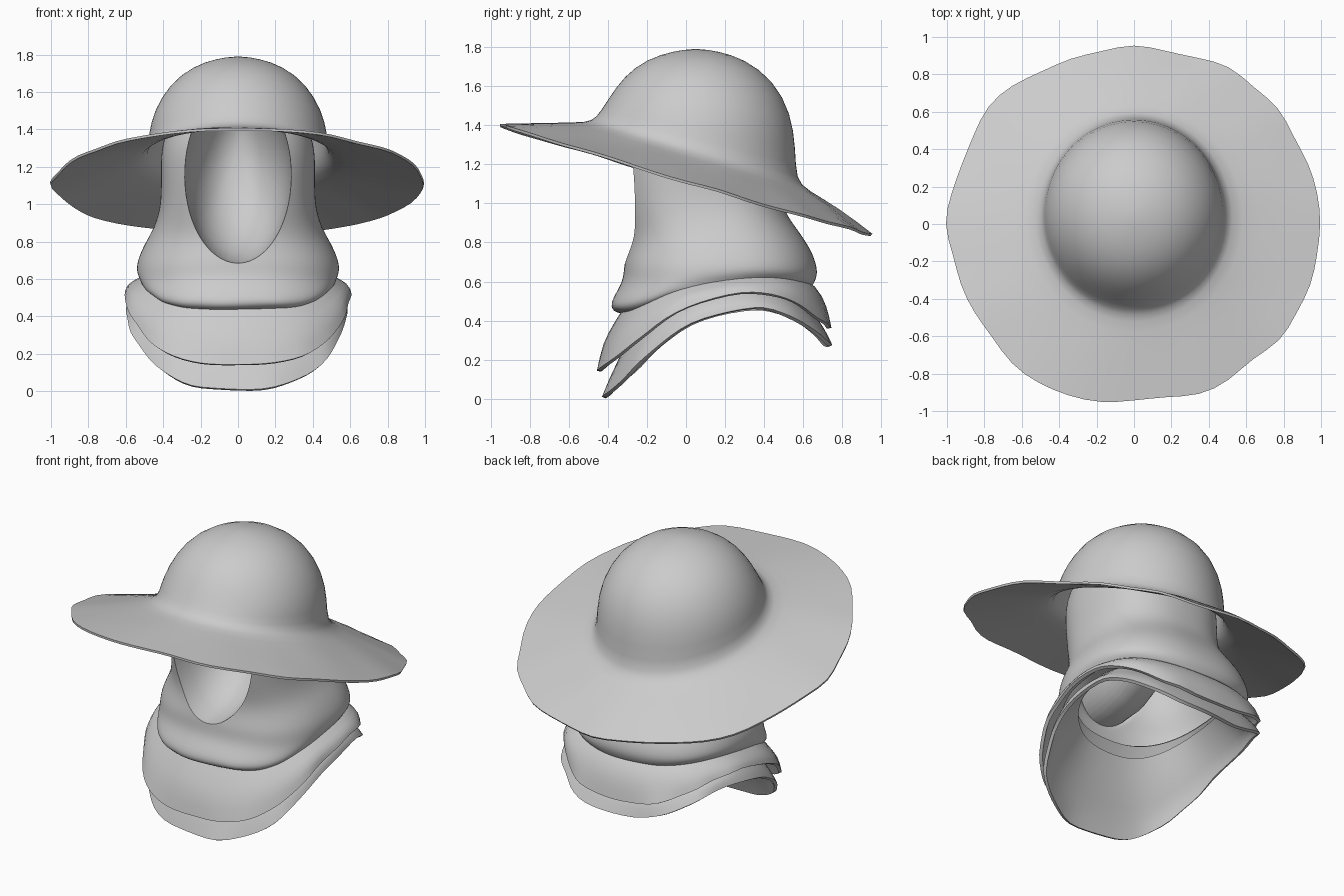
import bpy, bmesh, math, random
from math import sin, cos, pi
from mathutils import Vector
from mathutils.bvhtree import BVHTree

random.seed(4)
cube = bpy.data.objects.get("Cube")
if cube:
    bpy.data.objects.remove(cube, do_unlink=True)

cloth = bpy.data.materials.new("grey_cloth")
cloth.use_nodes = True
GREY = (0.6, 0.6, 0.6, 1)
cloth.diffuse_color = GREY
cloth.node_tree.nodes["Principled BSDF"].inputs["Base Color"].default_value = GREY


def apply_modifier(obj, kind, **settings):
    bpy.ops.object.select_all(action='DESELECT')
    obj.select_set(True)
    bpy.context.view_layer.objects.active = obj
    mod = obj.modifiers.new(kind.lower(), kind)
    for key, value in settings.items():
        setattr(mod, key, value)
    bpy.ops.object.modifier_apply(modifier=mod.name)


def cut_face_opening(mesh, half_w=.285, half_h=.47, mid_z=1.155):
    """Cut an oval opening in the front and sink a hollow lining into it."""
    bm = bmesh.new()
    bm.from_mesh(mesh)
    surface = BVHTree.FromBMesh(bm)

    def reach(co):
        return math.hypot(co.x / half_w, (co.z - mid_z) / half_h)

    hole = {f for f in bm.faces
            if f.calc_center_median().y < .05 and reach(f.calc_center_median()) < 1}
    edges = [e for e in bm.edges if len(hole.intersection(e.link_faces)) == 1]
    rim = {v for e in edges for v in e.verts}
    bmesh.ops.delete(bm, geom=list(hole), context='FACES')
    # neat oval rim lying on the hood surface
    for v in rim:
        k = reach(v.co)
        v.co.x /= k
        v.co.z = mid_z + (v.co.z - mid_z) / k
        hit = surface.ray_cast(Vector((v.co.x, -2, v.co.z)), Vector((0, 1, 0)))[0]
        if hit:
            v.co.y = hit.y
    # bowl-shaped lining narrowing to a point at the back
    apex = Vector((0, .24, 1.3))
    steps = 7
    start = 0.0
    for s in range(1, steps + 1):
        angle = s / steps * pi / 2
        new = bmesh.ops.extrude_edge_only(bm, edges=edges)["geom"]
        edges = [g for g in new if isinstance(g, bmesh.types.BMEdge)]
        shrink = cos(angle) / cos(start)
        sink = (1 - sin(angle)) / (1 - sin(start))
        for v in (g for g in new if isinstance(g, bmesh.types.BMVert)):
            offset = v.co - apex
            v.co = apex + Vector((offset.x * shrink, offset.y * sink, offset.z * shrink))
        start = angle
    bmesh.ops.remove_doubles(bm, verts=bm.verts, dist=.0005)
    bmesh.ops.recalc_face_normals(bm, faces=bm.faces)
    if max(bm.faces, key=lambda f: f.calc_center_median().x).normal.x < 0:
        bmesh.ops.reverse_faces(bm, faces=bm.faces)
    bm.to_mesh(mesh)
    bm.free()


def rounded(value, power):
    return math.copysign(abs(value) ** power, value)


def draped_shell(name, rings, sides=36, swing=0.0, ragged=0.0, thick=0.02, box=1.0,
                 closed_top=False, detail=1, opening=False):
    """Loft oval rings, top to bottom: half width, front y, back y,
    then the height at the front, side and back."""
    bm = bmesh.new()
    loops = []
    for n, (rx, yf, yb, zf, zs, zb) in enumerate(rings):
        t = n / (len(rings) - 1)
        a, b, c = (zf + zb + 2 * zs) / 4, (zf - zb) / 2, (zf + zb - 2 * zs) / 4
        loop = []
        for i in range(sides):
            p = 2 * pi * i / sides
            z = a + b * cos(p) + c * cos(2 * p)
            # broad, flat front hem
            z += swing * t * (cos(3 * p) - cos(p)) * (1 + cos(p)) / 2
            k = 1.0
            if n >= len(rings) - 2:   # uneven hem
                k += random.uniform(-1, 1) * ragged * t ** 4
                z += random.uniform(0, 1) * ragged * 0.6
            loop.append(bm.verts.new((
                k * rx * rounded(sin(p), box),
                (yf + yb) / 2 - k * (yb - yf) / 2 * rounded(cos(p), box), z)))
        loops.append(loop)
    for up, low in zip(loops, loops[1:]):
        for i in range(sides):
            j = (i + 1) % sides
            bm.faces.new((up[i], low[i], low[j], up[j]))
    if closed_top:
        bm.faces.new(loops[0])
    mesh = bpy.data.meshes.new(name)
    bm.to_mesh(mesh)
    bm.free()
    mesh.materials.append(cloth)
    obj = bpy.data.objects.new(name, mesh)
    bpy.context.collection.objects.link(obj)
    apply_modifier(obj, 'SUBSURF', levels=detail)
    if opening:
        cut_face_opening(obj.data)
    apply_modifier(obj, 'SOLIDIFY', thickness=thick, offset=-1)
    bpy.ops.object.shade_smooth_by_angle(angle=math.radians(50))


# Domed hat with a wide brim sloping down to the back
draped_shell("hat", [
    (.02, .03, .07, 1.79, 1.79, 1.79),
    (.11, -.06, .16, 1.78, 1.78, 1.78),
    (.24, -.20, .30, 1.74, 1.74, 1.74),
    (.37, -.32, .45, 1.65, 1.64, 1.63),
    (.45, -.395, .54, 1.54, 1.5, 1.46),
    (.48, -.44, .563, 1.47, 1.38, 1.28),
    (.485, -.48, .565, 1.42, 1.27, 1.12),
    (.56, -.56, .62, 1.415, 1.235, 1.07),
    (.78, -.76, .78, 1.41, 1.165, .965),
    (1.005, -.96, .96, 1.40, 1.11, .84)],
    ragged=.026, thick=.014, closed_top=True)

# Hood with a hollow face opening and a rolled collar
draped_shell("hood", [
    (.02, .08, .12, 1.66, 1.66, 1.66),
    (.29, -.22, .37, 1.58, 1.57, 1.56),
    (.41, -.36, .48, 1.40, 1.36, 1.30),
    (.415, -.36, .49, 1.20, 1.18, 1.12),
    (.41, -.335, .49, 1.0, 1.0, .98),
    (.45, -.29, .56, .86, .87, .88),
    (.50, -.30, .64, .76, .79, .77),
    (.54, -.32, .675, .69, .70, .67),
    (.545, -.32, .67, .60, .64, .62),
    (.525, -.39, .655, .50, .60, .59),
    (.515, -.38, .645, .44, .575, .575),
    (.46, -.30, .58, .425, .57, .575)],
    swing=.03, ragged=.02, box=.83, closed_top=True, detail=2, opening=True)

# Two overlapping shoulder capes, lifted at the sides
draped_shell("upper_cape", [
    (.43, -.26, .55, .56, .66, .66),
    (.54, -.37, .675, .39, .59, .575),
    (.595, -.43, .725, .27, .55, .46),
    (.605, -.46, .75, .13, .515, .35)],
    swing=.048, ragged=.025, box=.82)
draped_shell("lower_cape", [
    (.42, -.25, .53, .46, .62, .60),
    (.52, -.32, .65, .25, .53, .44),
    (.58, -.385, .71, .12, .475, .35),
    (.60, -.43, .745, .002, .43, .26)],
    swing=.048, ragged=.025, box=.82)
